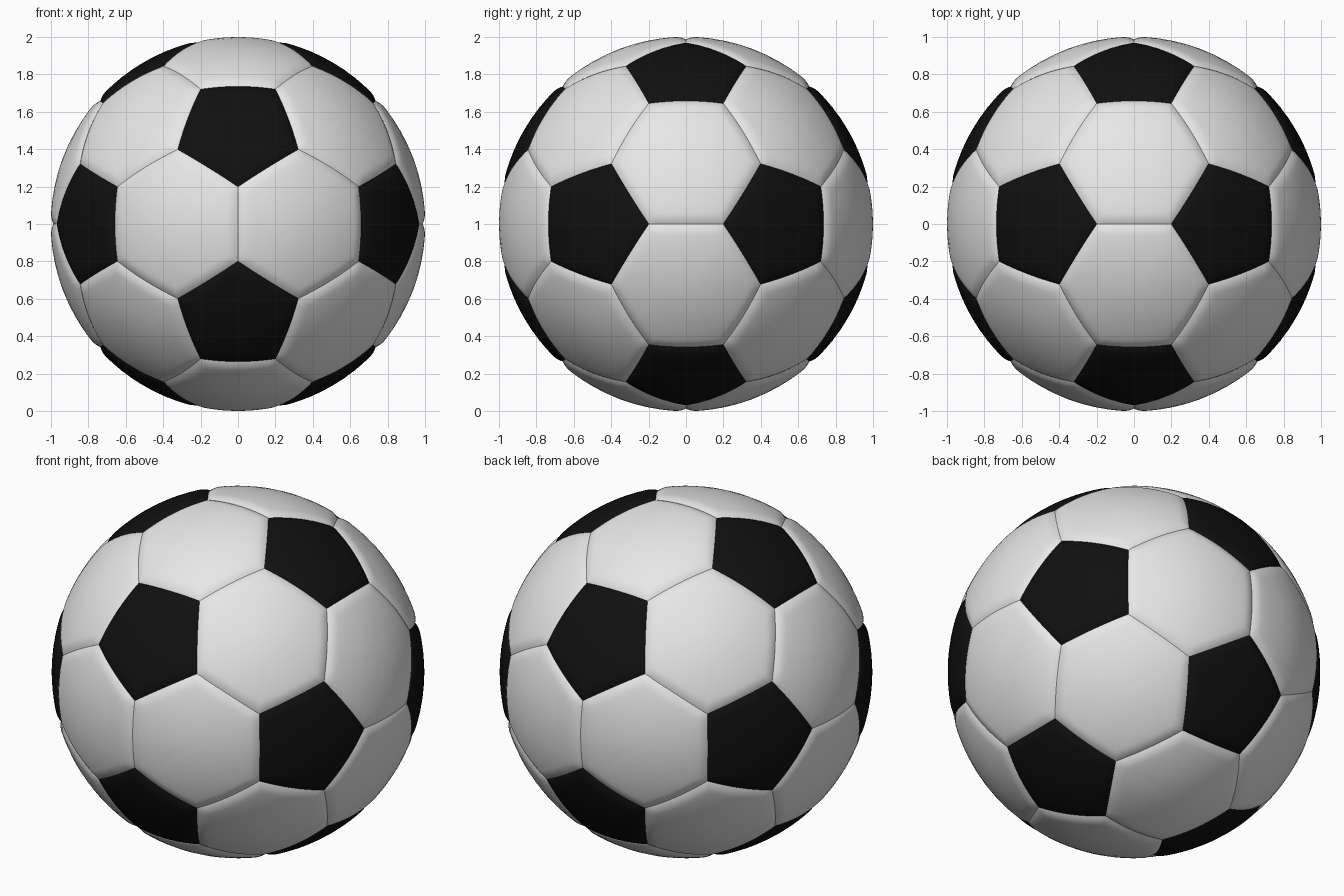
import bpy
import bmesh
import math
from itertools import combinations, permutations
from mathutils import Vector

if "Cube" in bpy.data.objects:
    bpy.data.objects.remove(bpy.data.objects["Cube"])

PHI = (1 + math.sqrt(5)) / 2
RADIUS = 1.001          # crown of the panels
SEAM_W, SEAM_D = 0.06, 0.014   # width and depth of the rounded panel rim
STEPS = 12              # subdivisions along each panel side
RINGS = [0.2, 0.4, 0.6, 0.74, 0.82, 0.86, 0.89, 0.92, 0.945, 0.97, 0.985, 1.0]


def material(name, value):
    m = bpy.data.materials.new(name)
    m.diffuse_color = (value, value, value, 1)
    m.use_nodes = True
    m.node_tree.nodes["Principled BSDF"].inputs["Base Color"].default_value = m.diffuse_color
    return m


def sort_around(points, axis):
    """Order points counter-clockwise seen from outside."""
    n = axis.normalized()
    u = (points[0] - n * points[0].dot(n)).normalized()
    v = n.cross(u)
    return sorted(points, key=lambda p: math.atan2(p.dot(v), p.dot(u)))


def add_panel(bm, corners):
    """Spherical panel whose rim dips softly into the seam."""
    sides = len(corners)
    centre = sum(corners, Vector()) / sides
    planes = [corners[i].cross(corners[(i + 1) % sides]).normalized()
              for i in range(sides)]

    def place(p):
        d = p.normalized()
        dist = max(0, min(math.asin(d.dot(n)) for n in planes))
        t = max(0, 1 - dist / SEAM_W)
        return bm.verts.new(d * (RADIUS - SEAM_D * t * t) + Vector((0, 0, 1)))

    rim = [corners[i].lerp(corners[(i + 1) % sides], k / STEPS)
           for i in range(sides) for k in range(STEPS)]
    count = len(rim)
    middle = place(centre)
    inner = None
    for s in RINGS:
        ring = [place(centre.lerp(p, s)) for p in rim]
        for i in range(count):
            j = (i + 1) % count
            if inner is None:
                bm.faces.new((middle, ring[i], ring[j]))
            else:
                bm.faces.new((inner[i], ring[i], ring[j], inner[j]))
        inner = ring


def build(name, panels, mat):
    bm = bmesh.new()
    for corners in panels:
        add_panel(bm, corners)
    for f in bm.faces:
        f.smooth = True
    mesh = bpy.data.meshes.new(name)
    bm.to_mesh(mesh)
    bm.free()
    mesh.materials.append(mat)
    obj = bpy.data.objects.new(name, mesh)
    bpy.context.collection.objects.link(obj)


# Icosahedron points: each one is the centre of a pentagon
points = []
for a in (-1, 1):
    for b in (-PHI, PHI):
        points += [Vector((0, b, a)), Vector((b, a, 0)), Vector((a, 0, b))]


def adjacent(a, b):
    return abs((a - b).length - 2) < 0.01


# Cutting every edge into thirds gives the pentagon and hexagon corners
pentagons = [sort_around([(2 * p + q) / 3 for q in points if adjacent(p, q)], p)
             for p in points]
hexagons = [sort_around([(2 * a + b) / 3 for a, b in permutations(tri, 2)],
                        sum(tri, Vector()))
            for tri in combinations(points, 3)
            if all(adjacent(a, b) for a, b in combinations(tri, 2))]

build("black_pentagon_panels", pentagons, material("black", 0.005))
build("white_hexagon_panels", hexagons, material("white", 0.8))
